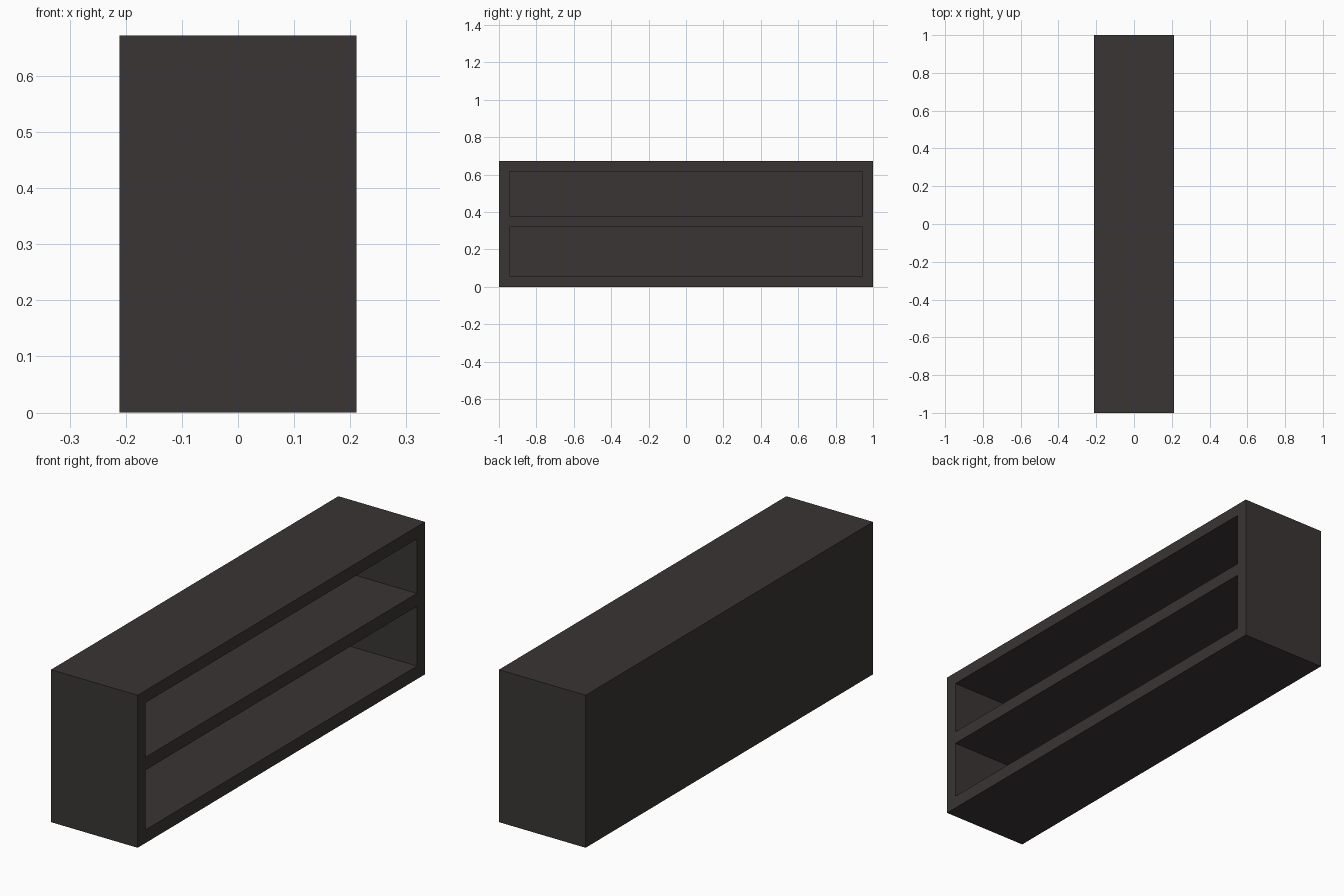
import bpy, bmesh, math
from mathutils import Vector, Matrix

if "Cube" in bpy.data.objects:
    bpy.data.objects.remove(bpy.data.objects["Cube"])

W, L, H, T = 0.422, 2.0, 0.672, 0.056   # depth (x), length (y), height, board thickness
BAYS = [(0.058, 0.321), (0.378, 0.618)]  # bottom and top of each open compartment

wood = bpy.data.materials.new("dark brown wood")
wood.diffuse_color = (0.043, 0.035, 0.035, 1)
wood.use_nodes = True
wood.node_tree.nodes["Principled BSDF"].inputs["Base Color"].default_value = wood.diffuse_color

# Solid carcass
bm = bmesh.new()
bmesh.ops.create_cube(bm, size=1, matrix=Matrix.Translation((0, 0, H / 2)) @ Matrix.Diagonal((W, L, H, 1)))


def cut(co, normal):
    bmesh.ops.bisect_plane(bm, geom=bm.verts[:] + bm.edges[:] + bm.faces[:],
                           plane_co=co, plane_no=normal)


# Score the outlines of the compartments
for y in (-L / 2 + T, L / 2 - T):
    cut((0, y, 0), (0, 1, 0))
for bay in BAYS:
    for z in bay:
        cut((0, 0, z), (0, 0, 1))

# Push the compartments in from the open +x side, leaving a back panel
for low, high in BAYS:
    opening = [f for f in bm.faces if f.normal.x > 0.9
               and abs(f.calc_center_median().y) < L / 2 - T
               and low < f.calc_center_median().z < high]
    floor = bmesh.ops.extrude_discrete_faces(bm, faces=opening)["faces"]
    verts = list({v for f in floor for v in f.verts})
    bmesh.ops.translate(bm, verts=verts, vec=Vector((-(W - T), 0, 0)))

# Tidy the scoring lines on the flat outer faces
bmesh.ops.remove_doubles(bm, verts=bm.verts, dist=1e-5)
bmesh.ops.dissolve_limit(bm, angle_limit=math.radians(1), verts=bm.verts, edges=bm.edges)
bmesh.ops.recalc_face_normals(bm, faces=bm.faces)

mesh = bpy.data.meshes.new("shelf_unit")
bm.to_mesh(mesh)
bm.free()
mesh.materials.append(wood)
bpy.context.collection.objects.link(bpy.data.objects.new("shelf_unit", mesh))
